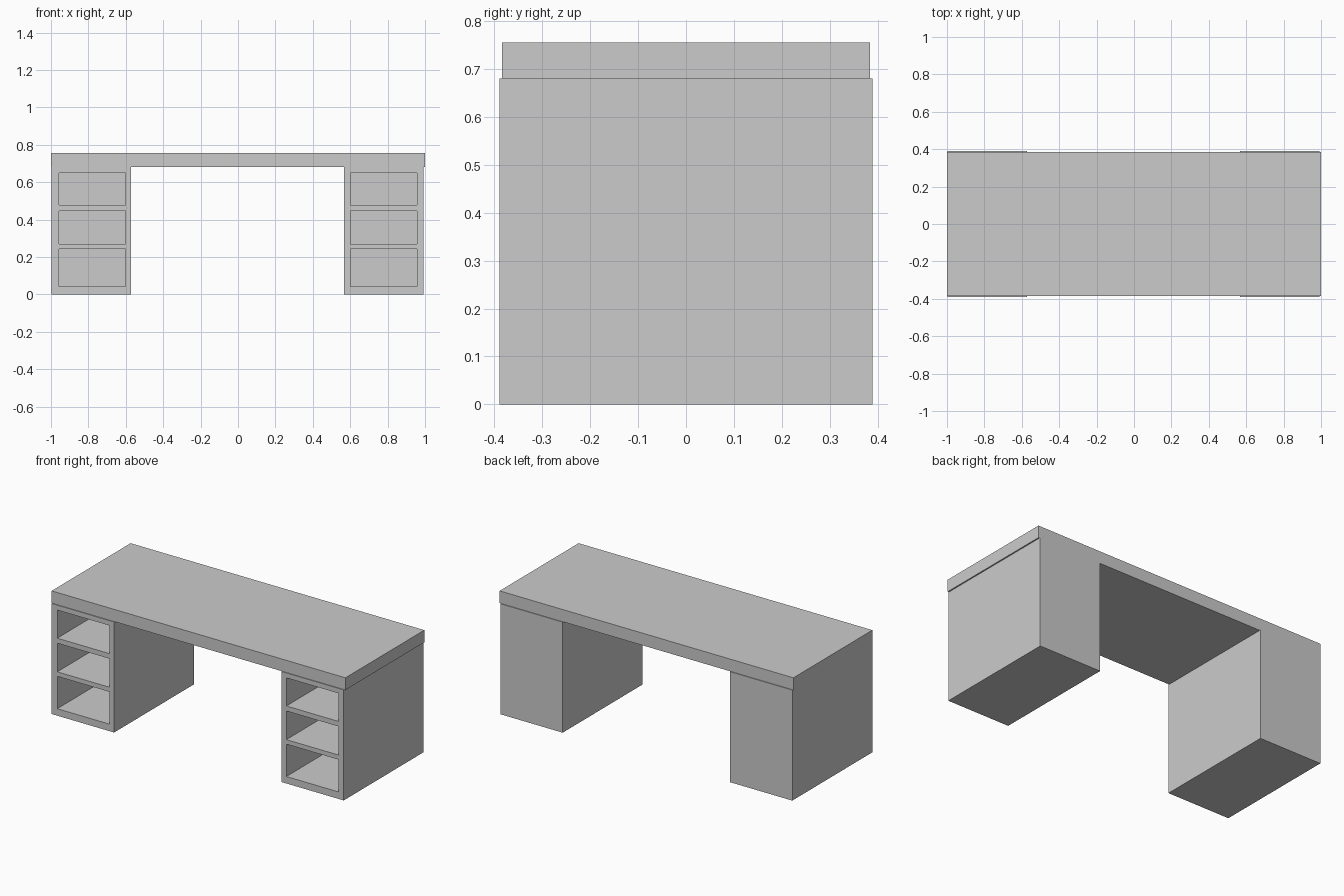
import bpy
import bmesh
from mathutils import Matrix, Vector

if "Cube" in bpy.data.objects:
    bpy.data.objects.remove(bpy.data.objects["Cube"])

grey = bpy.data.materials.new("light grey")
grey.diffuse_color = (0.6, 0.6, 0.6, 1)
grey.use_nodes = True
grey.node_tree.nodes["Principled BSDF"].inputs["Base Color"].default_value = grey.diffuse_color


def boxes(name, bounds):
    """One flat-shaded object made of boxes, each given as (min corner, max corner)."""
    bm = bmesh.new()
    for lo, hi in bounds:
        lo, hi = Vector(lo), Vector(hi)
        mat = Matrix.Translation((lo + hi) / 2) @ Matrix.Diagonal((hi - lo).to_4d())
        mat[3][3] = 1
        bmesh.ops.create_cube(bm, size=1, matrix=mat)
    mesh = bpy.data.meshes.new(name)
    bm.to_mesh(mesh)
    bm.free()
    mesh.materials.append(grey)
    obj = bpy.data.objects.new(name, mesh)
    bpy.context.collection.objects.link(obj)
    return obj


# Desk top slab
boxes("desk_top", [((-1, -0.384, 0.68), (1, 0.384, 0.755))])

# Pedestals with three open compartments each, closed at the back
SHELVES = [(0.043, 0.242), (0.27, 0.446), (0.477, 0.65)]
PEDESTALS = {
    "left": (-0.996, -0.571, -0.958, -0.602),
    "right": (0.567, 0.992, 0.602, 0.958),
}
for side, (x0, x1, c0, c1) in PEDESTALS.items():
    pedestal = boxes(side + "_pedestal", [((x0, -0.389, 0), (x1, 0.389, 0.68))])
    cutter = boxes(side + "_compartment_cutter",
                   [((c0, -0.45, z0), (c1, 0.355, z1)) for z0, z1 in SHELVES])
    cutter.hide_render = True
    cutter.display_type = 'WIRE'
    cut = pedestal.modifiers.new("compartments", 'BOOLEAN')
    cut.operation = 'DIFFERENCE'
    cut.solver = 'EXACT'
    cut.object = cutter
